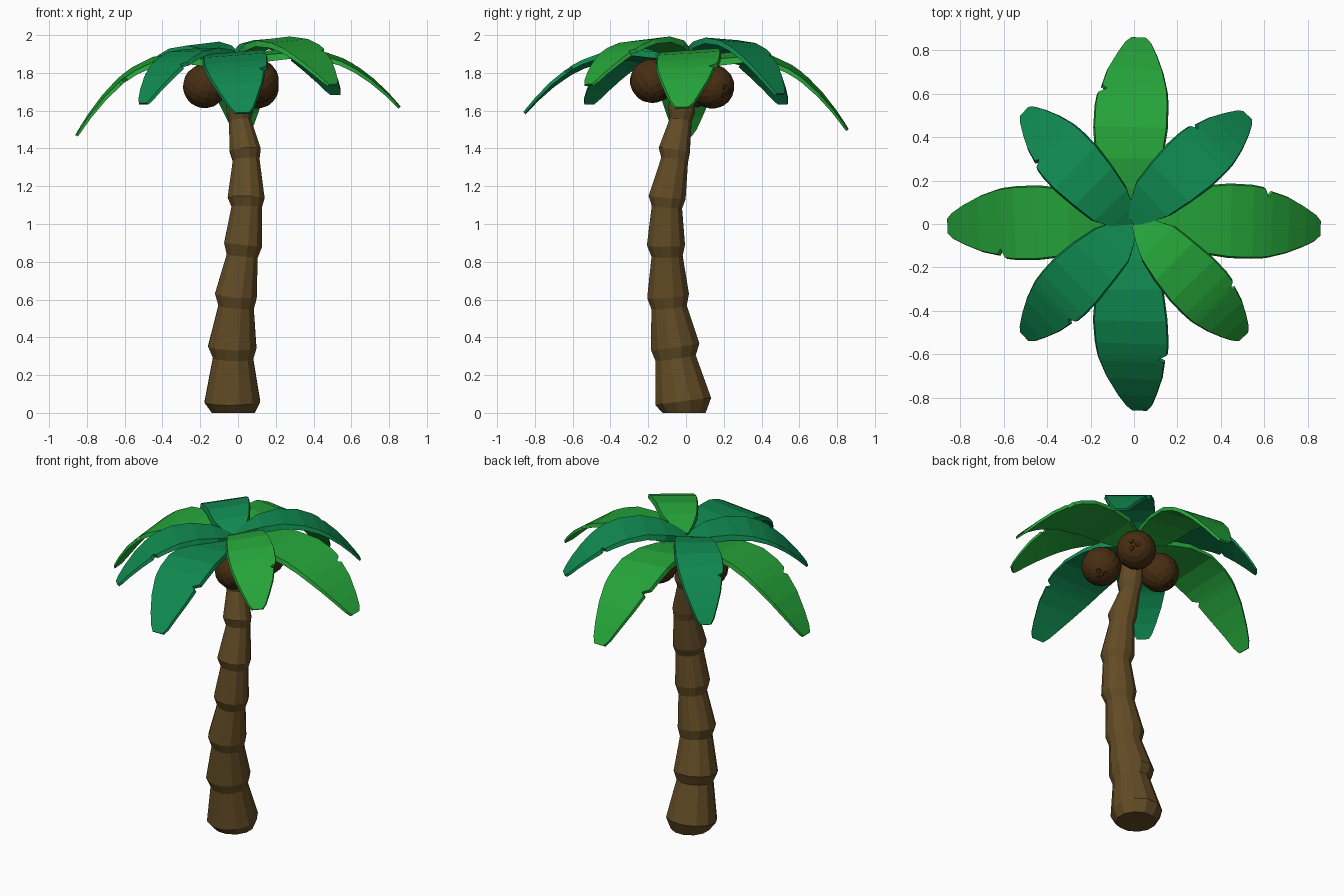
import bpy, bmesh, math
from mathutils import Vector

if "Cube" in bpy.data.objects:
    bpy.data.objects.remove(bpy.data.objects["Cube"])


def material(name, rgb):
    m = bpy.data.materials.new(name)
    m.diffuse_color = (*rgb, 1)
    m.use_nodes = True
    m.node_tree.nodes["Principled BSDF"].inputs["Base Color"].default_value = m.diffuse_color
    return m


BARK = material("bark brown", (0.125, 0.072, 0.019))
SHELL = material("coconut brown", (0.065, 0.027, 0.006))
EYE = material("dark coconut brown", (0.045, 0.018, 0.004))
LIGHT = material("leaf green", (0.019, 0.376, 0.042))
TEAL = material("deep leaf green", (0.005, 0.254, 0.08))


def finish(bm, name, mat):
    bmesh.ops.recalc_face_normals(bm, faces=bm.faces)
    me = bpy.data.meshes.new(name)
    bm.to_mesh(me)
    bm.free()
    ob = bpy.data.objects.new(name, me)
    me.materials.append(mat)
    bpy.context.collection.objects.link(ob)
    return ob


def loft(name, rings, mat):
    """Skin a list of equal-length point rings and cap both ends."""
    bm = bmesh.new()
    vr = [[bm.verts.new(p) for p in ring] for ring in rings]
    n = len(vr[0])
    for a, b in zip(vr, vr[1:]):
        for i in range(n):
            j = (i + 1) % n
            bm.faces.new((a[i], a[j], b[j], b[i]))
    bm.faces.new(vr[0][::-1])
    bm.faces.new(vr[-1])
    return finish(bm, name, mat)


# Trunk: stacked flaring segments along a bent line (z, x, y, radius)
PATH = [(0, -.025, -.01, .118), (.06, -.03, -.014, .152),
        (.29, -.026, -.055, .11), (.35, -.03, -.057, .132),
        (.56, -.01, -.09, .097), (.62, -.011, -.095, .114),
        (.83, .022, -.10, .085), (.89, .027, -.106, .104),
        (1.09, .046, -.101, .083), (1.14, .043, -.10, .101),
        (1.34, .043, -.06, .073), (1.39, .038, -.062, .085),
        (1.55, .01, -.028, .06), (1.6, .01, -.024, .074),
        (1.86, -.005, 0, .055)]
rings = []
for k, (z, x, y, r) in enumerate(PATH):
    lo, hi = PATH[max(k - 2, 0)], PATH[min(k + 2, len(PATH) - 1)]
    sx, sy = [(hi[i] - lo[i]) / (hi[0] - lo[0]) for i in (1, 2)]
    if k == 0:
        sx = sy = 0
    ring = []
    for i in range(12):
        a = math.tau * (i + .5) / 12
        dx, dy = r * math.cos(a), r * math.sin(a)
        ring.append((x + dx, y + dy, z - sx * dx - sy * dy))
    rings.append(ring)
loft("trunk", rings, BARK)

# Leaf outline: (fraction of length, half width ccw, half width cw), with a notch
OUTLINE = [(0, .03, .03), (.09, .09, .08), (.19, .135, .12), (.35, .152, .148),
           (.52, .166, .165), (.64, .165, .163), (.70, .158, .158),
           (.722, .118, .155), (.74, .142, .151), (.83, .122, .126),
           (.92, .085, .088), (.975, .058, .058), (1, .034, .034)]


def leaf(name, angle, length, width, root, peak, tip, roll, sway, mat):
    a = math.radians(angle)
    out = Vector((math.cos(a), math.sin(a), 0))
    side = Vector((-out.y, out.x, 0))
    up = Vector((0, 0, 1))

    def height(t):
        if t < .35:
            return root + (peak - root) * math.sin(t / .35 * math.pi / 2)
        return peak - (peak - tip) * ((t - .35) / .65) ** 2.2

    rings = []
    for t, left, right in OUTLINE:
        slope = (height(t + .01) - height(t - .01)) / (.02 * length)
        nrm = (up - out * slope).normalized()
        rl = math.radians(roll) * (1 - .5 * t)
        across = side * math.cos(rl) + nrm * math.sin(rl)
        down = -nrm * (.042 * (1 - .7 * t))
        mid = out * (t * length) + up * height(t) + side * sway * (1 - 2 * t ** 3)
        l, r = left * width, right * width
        rings.append([mid + across * l, mid + across * (l + .007) + down,
                      mid - across * (r + .007) + down, mid - across * r])
    loft(name, rings, mat)


# Eight leaves: long ones on the axes, shorter raised ones between
leaf("leaf_east", 0, .86, 1, 1.87, 1.92, 1.62, 5, .02, LIGHT)
leaf("leaf_north", 90, .86, 1, 1.85, 1.90, 1.50, 7, -.0 + .022, LIGHT)
leaf("leaf_west", 180, .86, 1, 1.85, 1.895, 1.47, -6, -.01, LIGHT)
leaf("leaf_south", 270, .86, 1, 1.87, 1.91, 1.59, 6, -.025, TEAL)
leaf("leaf_north_east", 45, .725, .82, 1.90, 1.98, 1.69, -4, .015, TEAL)
leaf("leaf_south_east", 315, .725, .82, 1.90, 1.982, 1.74, 6, .01, LIGHT)
leaf("leaf_north_west", 135, .725, .82, 1.88, 1.955, 1.64, -6, .01, TEAL)
leaf("leaf_south_west", 225, .725, .82, 1.88, 1.93, 1.64, 2, -.01, TEAL)


# Coconuts, each with three small eyes around a facing direction
def coconut(name, centre, facing, r=.117):
    c, f = Vector(centre), Vector(facing).normalized()
    q = f.to_track_quat('Z', 'Y')
    bm = bmesh.new()
    bmesh.ops.create_uvsphere(bm, u_segments=16, v_segments=10, radius=r)
    ob = finish(bm, name, SHELL)
    ob.location, ob.rotation_mode, ob.rotation_quaternion = c, 'QUATERNION', q
    for i in range(3):
        a = math.tau * i / 3
        d = q @ Vector((.22 * math.cos(a), .22 * math.sin(a), 1)).normalized()
        bm = bmesh.new()
        bmesh.ops.create_cone(bm, cap_ends=True, segments=8, radius1=.017,
                              radius2=.014, depth=.008)
        eye = finish(bm, f"{name}_eye_{i + 1}", EYE)
        eye.location = c + d * (r - .001)
        eye.rotation_mode = 'QUATERNION'
        eye.rotation_quaternion = d.to_track_quat('Z', 'Y')


coconut("coconut_left", (-.175, .02, 1.73), (-.3, .5, -.8))
coconut("coconut_front", (.10, -.18, 1.757), (.45, .5, -.9))
coconut("coconut_back", (.10, .14, 1.727), (.67, .6, -.2))
